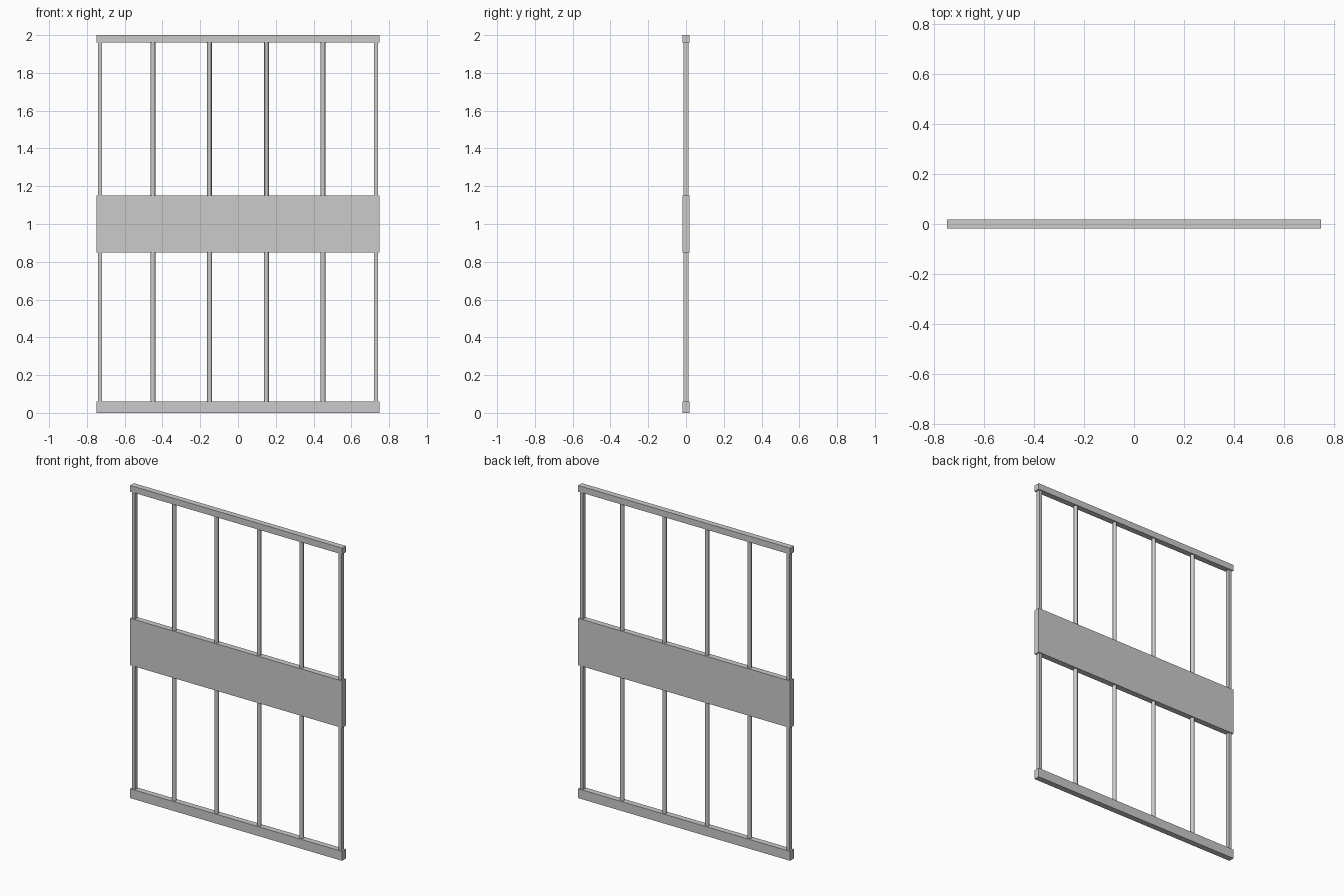
import bpy

if "Cube" in bpy.data.objects:
    bpy.data.objects.remove(bpy.data.objects["Cube"])

WIDTH, DEPTH = 1.5, 0.0375


def box(name, x, z0, z1, sx, sy):
    bpy.ops.mesh.primitive_cube_add(size=1, location=(x, 0, (z0 + z1) / 2))
    ob = bpy.context.object
    ob.name = name
    ob.scale = (sx, sy, z1 - z0)
    bpy.ops.object.transform_apply(location=False, rotation=False, scale=True)
    return ob


def bar(name, x, z0, z1, radius):
    bpy.ops.mesh.primitive_cylinder_add(vertices=12, radius=radius, depth=z1 - z0,
                                        location=(x, 0, (z0 + z1) / 2))
    ob = bpy.context.object
    ob.name = name
    bpy.ops.object.shade_smooth_by_angle()
    return ob


# Horizontal rails and the wide centre panel
box("bottom_rail", 0, 0, 0.06, WIDTH, DEPTH)
box("centre_panel", 0, 0.85, 1.15, WIDTH, DEPTH)
box("top_rail", 0, 1.96, 2.0, WIDTH, DEPTH)

# Uprights, split into a lower and an upper span
for span, z0, z1 in (("lower", 0.06, 0.85), ("upper", 1.15, 1.96)):
    for side, x in (("left", -0.73), ("right", 0.73)):
        box(f"{span}_{side}_side_post", x, z0, z1, 0.02, 0.025)
    for i in range(4):
        bar(f"{span}_bar_{i + 1}", -0.45 + 0.3 * i, z0, z1, 0.013)
